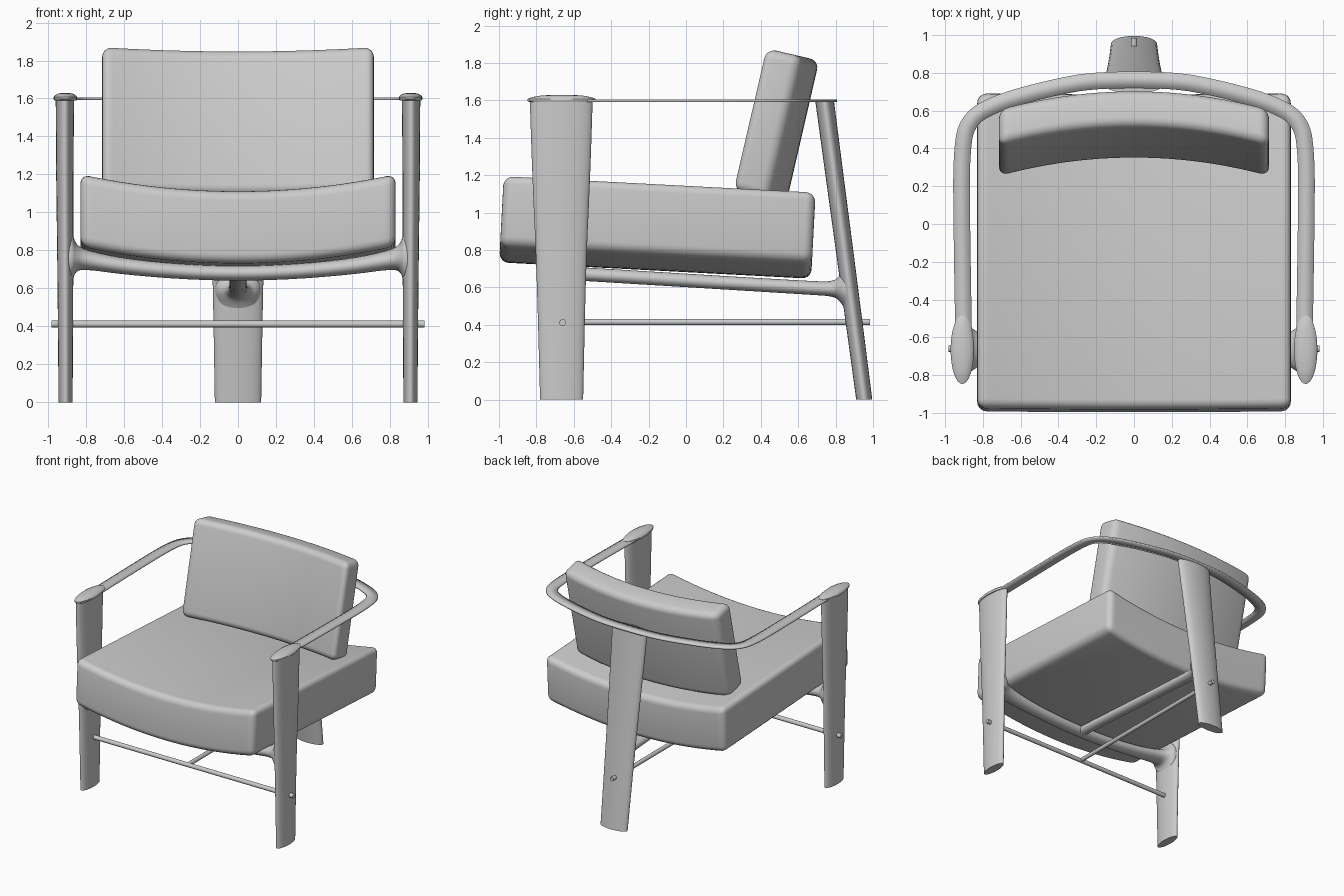
import bpy, bmesh
from math import sin, cos, pi, radians
from mathutils import Vector

if "Cube" in bpy.data.objects:
    bpy.data.objects.remove(bpy.data.objects["Cube"])

grey = bpy.data.materials.new("light_grey")
grey.use_nodes = True
grey.diffuse_color = (0.6, 0.6, 0.6, 1)
grey.node_tree.nodes["Principled BSDF"].inputs["Base Color"].default_value = grey.diffuse_color


def finish(bm, name, angle=40):
    bmesh.ops.recalc_face_normals(bm, faces=bm.faces)
    mesh = bpy.data.meshes.new(name)
    bm.to_mesh(mesh)
    bm.free()
    mesh.materials.append(grey)
    obj = bpy.data.objects.new(name, mesh)
    bpy.context.collection.objects.link(obj)
    bpy.ops.object.select_all(action='DESELECT')
    obj.select_set(True)
    bpy.context.view_layer.objects.active = obj
    bpy.ops.object.shade_smooth_by_angle(angle=radians(angle))
    return obj


def smooth(points, rounds=3):
    """Corner-cutting that keeps both end points."""
    pts = [Vector(p) for p in points]
    for _ in range(rounds):
        new = [pts[0]]
        for a, b in zip(pts, pts[1:]):
            new += [a.lerp(b, 0.25), a.lerp(b, 0.75)]
        pts = new + [pts[-1]]
    return pts


def loft(name, sections, axis, rounds=0, n=32):
    """Skin ellipses (x, y, z, radius_u, radius_v) lying across the given axis."""
    u, v = {'X': ((0, 1, 0), (0, 0, 1)), 'Y': ((1, 0, 0), (0, 0, 1)),
            'Z': ((1, 0, 0), (0, 1, 0))}[axis]
    u, v = Vector(u), Vector(v)
    bm = bmesh.new()
    rings = []
    for s in smooth(sections, rounds):
        c = Vector(s[:3])
        rings.append([bm.verts.new(c + u * s[3] * cos(2 * pi * i / n) + v * s[4] * sin(2 * pi * i / n))
                      for i in range(n)])
    for a, b in zip(rings, rings[1:]):
        for i in range(n):
            j = (i + 1) % n
            bm.faces.new((a[i], a[j], b[j], b[i]))
    bm.faces.new(rings[0])
    bm.faces.new(rings[-1])
    return finish(bm, name)


def cushion(name, size, bow_axis, bow, loc, tilt):
    """Box bowed across its width, with rounded edges."""
    bm = bmesh.new()
    steps = 24
    half = Vector(size) / 2
    rings = []
    for i in range(steps + 1):
        t = 2 * i / steps - 1
        ring = []
        for sy, sz in ((-1, -1), (1, -1), (1, 1), (-1, 1)):
            p = Vector((t * half.x, sy * half.y, sz * half.z))
            p[bow_axis] += bow * t * t
            ring.append(bm.verts.new(p))
        rings.append(ring)
    for a, b in zip(rings, rings[1:]):
        for i in range(4):
            j = (i + 1) % 4
            bm.faces.new((a[i], a[j], b[j], b[i]))
    bm.faces.new(rings[0])
    bm.faces.new(rings[-1])
    bmesh.ops.recalc_face_normals(bm, faces=bm.faces)
    edges = [e for e in bm.edges if e.calc_face_angle(0) > radians(50)]
    bmesh.ops.bevel(bm, geom=edges, offset=0.05, segments=5, profile=0.5, affect='EDGES')
    obj = finish(bm, name)
    obj.location = loc
    obj.rotation_euler.x = radians(tilt)
    return obj


# Cushions
cushion("seat_cushion", (1.66, 1.67, 0.38), 2, 0.09, (0, -0.155, 0.88), -3)
cushion("back_cushion", (1.43, 0.2, 0.78), 1, -0.1, (0, 0.527, 1.455), -13)

# Front legs with domed caps
for side, s in (("left", 1), ("right", -1)):
    loft(side + "_front_leg", [
        (s * 0.908, -0.665, 0, 0.037, 0.115),
        (s * 0.909, -0.667, 0.7, 0.042, 0.132),
        (s * 0.912, -0.667, 1.2, 0.046, 0.155),
        (s * 0.912, -0.667, 1.6, 0.048, 0.168)], 'Z', 2)
    cap = [(s * 0.909, -0.665, z, 0.062 * k, 0.182 * k)
           for z, k in ((1.59, 0.94), (1.597, 1), (1.608, 1), (1.617, 0.88), (1.626, 0.6), (1.63, 0.2))]
    loft(side + "_leg_cap", cap, 'Z')

# Back leg, leaning forward as it rises
loft("back_leg", [(0, 0.953, 0, 0.122, 0.043), (0, 0.874, 0.6, 0.132, 0.046),
                  (0, 0.807, 1.1, 0.145, 0.048), (0, 0.741, 1.598, 0.16, 0.05)], 'Z', 2)

# Bowed front rail, flaring into the legs
half_rail = [(0.915, -0.665, 0.765, 0.128, 0.17), (0.872, -0.665, 0.765, 0.125, 0.13),
             (0.855, -0.665, 0.762, 0.11, 0.07), (0.80, -0.665, 0.75, 0.075, 0.05),
             (0.6, -0.665, 0.715, 0.06, 0.042), (0.3, -0.665, 0.687, 0.055, 0.039)]
other = [(-p[0],) + p[1:] for p in reversed(half_rail)]
loft("front_rail", half_rail + [(0, -0.665, 0.678, 0.055, 0.039)] + other, 'X', 2)

# Centre beam, flaring into the back leg
loft("centre_beam", [(0, -0.665, 0.678, 0.045, 0.036), (0, 0.68, 0.596, 0.045, 0.036),
                     (0, 0.79, 0.592, 0.06, 0.04), (0, 0.825, 0.595, 0.11, 0.07),
                     (0, 0.87, 0.6, 0.125, 0.15)], 'Y', 2)

# Thin stretcher rods
loft("cross_rod", [(-0.982, -0.66, 0.412, 0.018, 0.018), (0.982, -0.66, 0.412, 0.018, 0.018)], 'X', n=16)
loft("long_rod", [(0, -0.66, 0.415, 0.017, 0.017), (0, 0.985, 0.415, 0.017, 0.017)], 'Y', n=16)

# Flat arm band sweeping round the back
half_band = [(0.902, -0.6, 0), (0.912, 0, 0), (0.914, 0.36, 0), (0.885, 0.55, 0),
             (0.72, 0.645, 0), (0.42, 0.725, 0), (0.2, 0.763, 0)]
path = smooth(half_band + [(-p[0], p[1], 0) for p in reversed(half_band)])
bm = bmesh.new()
pairs = []
for i, p in enumerate(path):
    d = (path[min(i + 1, len(path) - 1)] - path[max(i - 1, 0)]).normalized()
    across = Vector((-d.y, d.x, 0)) * 0.044
    pairs.append([bm.verts.new(p + across), bm.verts.new(p - across)])
for a, b in zip(pairs, pairs[1:]):
    bm.faces.new((a[0], a[1], b[1], b[0]))
band = finish(bm, "arm_band")
band.location.z = 1.598
solid = band.modifiers.new("thickness", 'SOLIDIFY')
solid.thickness = 0.014
solid.offset = 0
